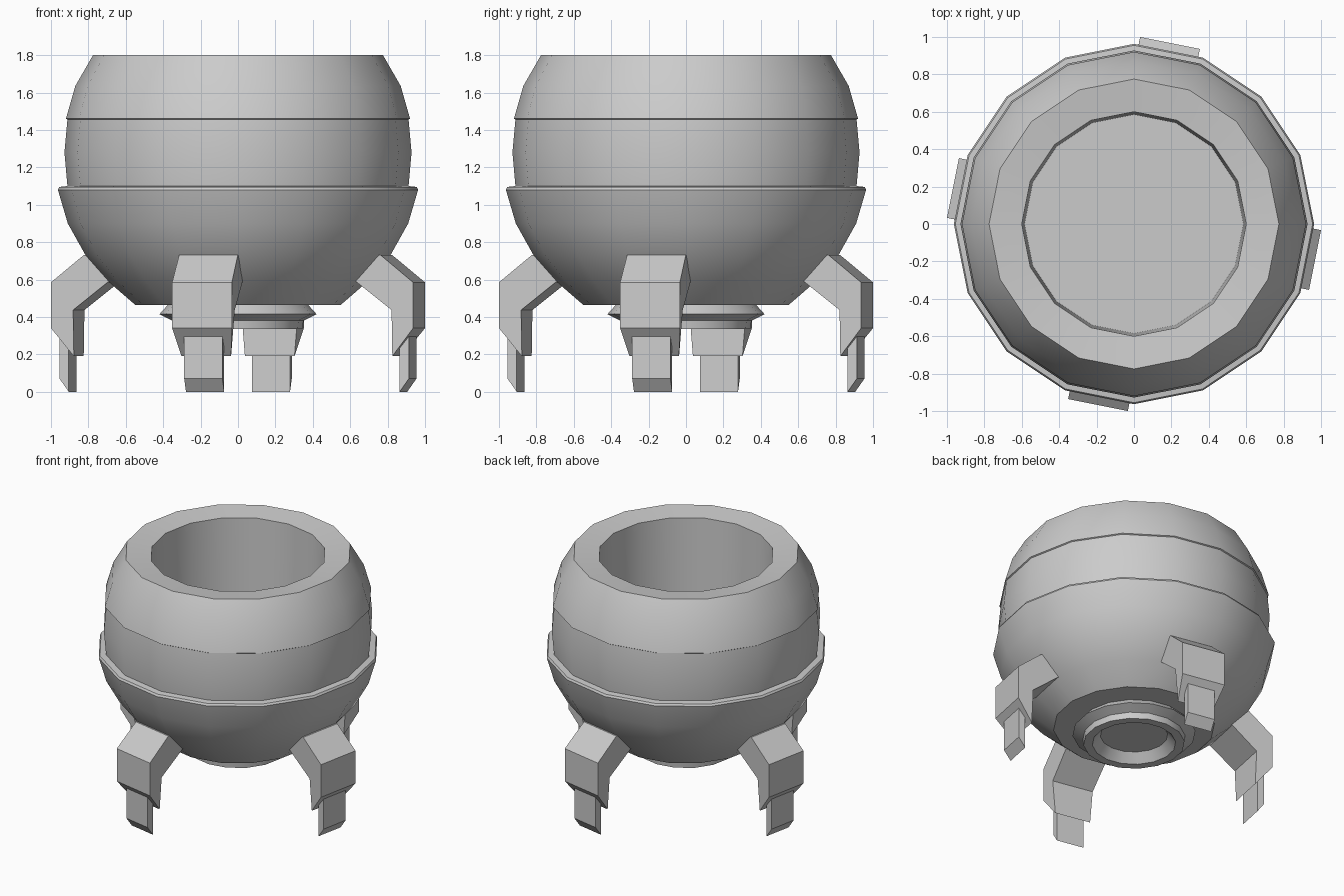
import bpy, bmesh
from math import sin, cos, pi, radians

if "Cube" in bpy.data.objects:
    bpy.data.objects.remove(bpy.data.objects["Cube"])

SIDES = 16


def finish(name, bm, smooth):
    bmesh.ops.recalc_face_normals(bm, faces=bm.faces)
    mesh = bpy.data.meshes.new(name)
    bm.to_mesh(mesh)
    bm.free()
    ob = bpy.data.objects.new(name, mesh)
    bpy.context.collection.objects.link(ob)
    if smooth:
        bpy.ops.object.select_all(action='DESELECT')
        ob.select_set(True)
        bpy.context.view_layer.objects.active = ob
        bpy.ops.object.shade_smooth_by_angle(angle=radians(31))
    return ob


def lathe(name, profile):
    """Revolve (radius, z) points; a radius of 0 closes the end."""
    bm = bmesh.new()
    rings = []
    for r, z in profile:
        if r == 0:
            rings.append([bm.verts.new((0, 0, z))] * SIDES)
        else:
            rings.append([bm.verts.new((r * cos(2 * pi * i / SIDES),
                                        r * sin(2 * pi * i / SIDES), z))
                          for i in range(SIDES)])
    for a, b in zip(rings, rings[1:]):
        for i in range(SIDES):
            j = (i + 1) % SIDES
            quad = list(dict.fromkeys((a[i], a[j], b[j], b[i])))
            bm.faces.new(quad)
    return finish(name, bm, True)


def slab(name, profile, angle):
    """Extrude a (radius, z, half width) side profile, turned about z."""
    bm = bmesh.new()
    c, s = cos(angle), sin(angle)
    sides = [[bm.verts.new((r * c - k * w * s, r * s + k * w * c, z))
              for r, z, w in profile] for k in (-1, 1)]
    bm.faces.new(sides[0])
    bm.faces.new(sides[1][::-1])
    n = len(profile)
    for i in range(n):
        j = (i + 1) % n
        bm.faces.new((sides[0][i], sides[1][i], sides[1][j], sides[0][j]))
    return finish(name, bm, False)


# Pot: underside, bowl with ledge, middle band, collar, rim and inner well
lathe("pot", [
    (0, 0.465), (0.55, 0.465), (0.70, 0.595), (0.815, 0.73), (0.91, 0.90),
    (0.963, 1.08), (0.955, 1.095), (0.912, 1.10),
    (0.928, 1.28), (0.912, 1.455), (0.92, 1.46),
    (0.87, 1.635), (0.775, 1.80), (0.60, 1.78),
    (0.585, 1.0), (0, 1.0)])

# Nozzle ring beneath the pot
lathe("base_ring", [
    (0.37, 0.47), (0.42, 0.415), (0.35, 0.38), (0.345, 0.335),
    (0.285, 0.335), (0.23, 0.40), (0, 0.40)])

# Four legs centred on facets of the pot
leg = [(0.62, 0.632, 0.16), (0.70, 0.73, 0.16), (0.81, 0.73, 0.16),
       (0.987, 0.585, 0.163), (0.987, 0.34, 0.163),
       (0.868, 0.19, 0.135), (0.868, 0.437, 0.155)]
foot = [(0.902, 0.30, 0.104), (0.952, 0.30, 0.104),
        (0.952, 0.07, 0.104), (0.902, 0.0, 0.104)]
for n in range(4):
    a = radians(-11.25 + 90 * n)
    slab(f"leg_{n + 1}", leg, a)
    slab(f"foot_{n + 1}", foot, a)
